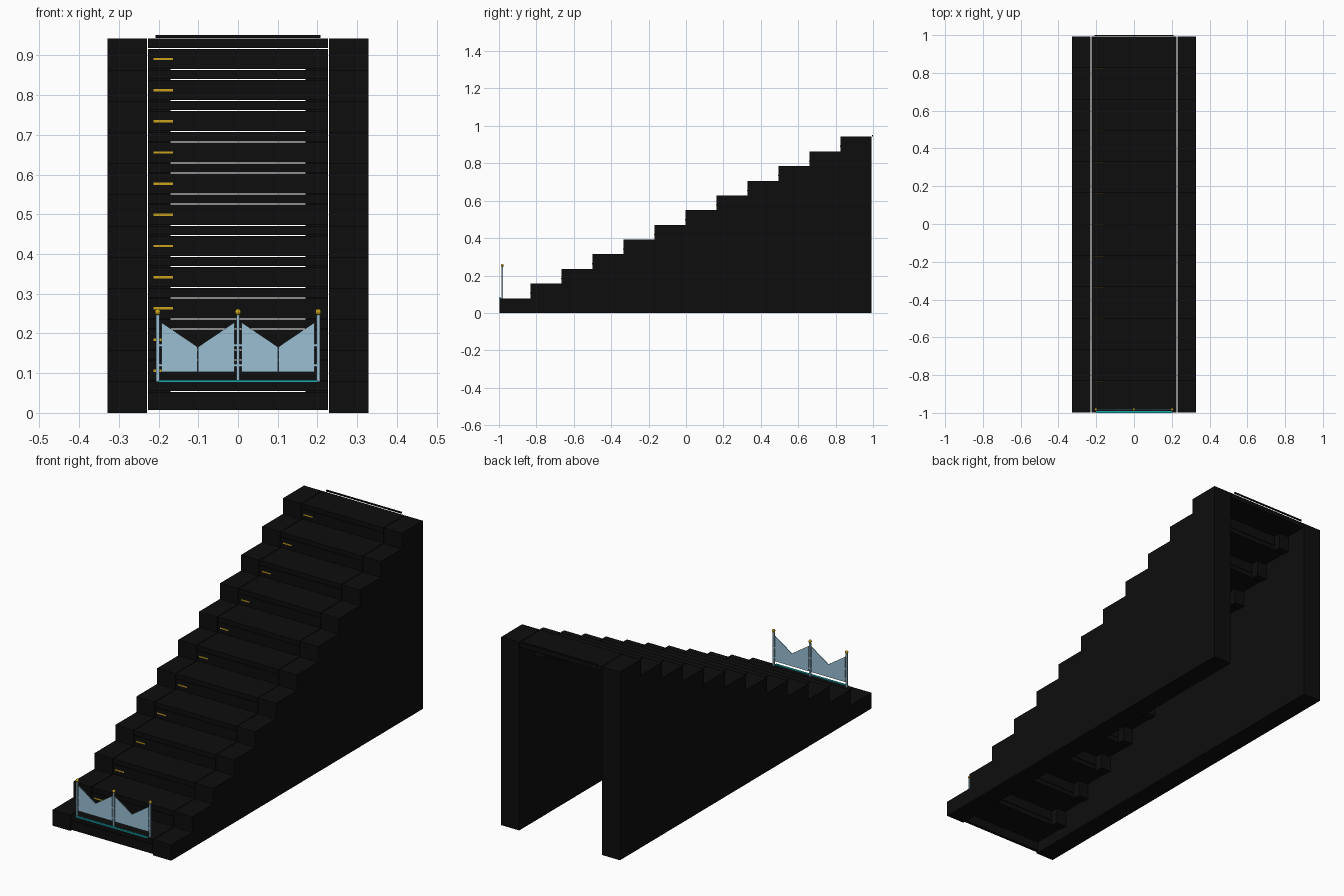
import bpy, bmesh

if "Cube" in bpy.data.objects:
    bpy.data.objects.remove(bpy.data.objects["Cube"])

N = 12                      # number of steps
RISE, RUN = 0.942 / 12, 1.99 / 12
Y0 = -0.998
IN, WALL_IN, WALL_OUT = 0.226, 0.229, 0.329
GATE_Y = -0.982


def material(name, rgb):
    m = bpy.data.materials.new(name)
    m.diffuse_color = (*rgb, 1)
    m.use_nodes = True
    m.node_tree.nodes["Principled BSDF"].inputs["Base Color"].default_value = m.diffuse_color
    return m


BLACK = material("black", (0.004, 0.004, 0.004))
GOLD = material("gold", (0.60, 0.37, 0.012))
TEAL = material("teal", (0.01, 0.40, 0.42))
BLUE = material("pale_blue", (0.32, 0.52, 0.65))


def finish(bm, name, mat):
    bmesh.ops.recalc_face_normals(bm, faces=bm.faces)
    me = bpy.data.meshes.new(name)
    bm.to_mesh(me)
    bm.free()
    me.materials.append(mat)
    ob = bpy.data.objects.new(name, me)
    bpy.context.collection.objects.link(ob)
    return ob


def box(name, x, y, z, mat):
    bm = bmesh.new()
    bmesh.ops.create_cube(bm, size=1)
    for v in bm.verts:
        v.co = [a[0] + (c + 0.5) * (a[1] - a[0]) for a, c in zip((x, y, z), v.co)]
    return finish(bm, name, mat)


def prism(name, outline, axis, lo, hi, mat):
    """Extrude a flat outline along x (axis 0) or y (axis 1)."""
    bm = bmesh.new()
    place = (lambda a, b: (lo, a, b)) if axis == 0 else (lambda a, b: (a, lo, b))
    face = bm.faces.new([bm.verts.new(place(a, b)) for a, b in outline])
    ext = bmesh.ops.extrude_face_region(bm, geom=[face])
    for v in ext["geom"]:
        if isinstance(v, bmesh.types.BMVert):
            v.co[axis] = hi
    return finish(bm, name, mat)


# stepped side walls
profile = [(Y0 + N * RUN, 0), (Y0, 0)]
for i in range(N):
    profile += [(Y0 + i * RUN, (i + 1) * RISE), (Y0 + (i + 1) * RUN, (i + 1) * RISE)]
# drop duplicate corners by starting each riser at the previous tread end
for s in (-1, 1):
    prism("side_wall", profile, 0, s * WALL_IN, s * WALL_OUT, BLACK)

# treads, risers, support blocks and gold riser plates
for i in range(N):
    y, top = Y0 + i * RUN, (i + 1) * RISE
    back = y + RUN + (0.015 if i < N - 1 else 0)
    box("tread", (-IN, IN), (y, back), (top - 0.023, top), BLACK)
    box("riser", (-IN, IN), (y, y + 0.015),
        (top - RISE + (0.0025 if i else 0.007), top - 0.0255), BLACK)
    if i:
        for s in (-1, 1):
            box("support_block", sorted((s * 0.17, s * IN)), (y + 0.016, y + 0.055),
                (top - RISE - 0.028, top - 0.027), BLACK)
        z = top - RISE + 0.0275
        box("riser_plate", (-0.213, -0.164), (y - 0.002, y), (z - 0.003, z + 0.003), GOLD)

# bar behind the top landing
box("top_bar", (-0.208, 0.208), (0.994, 1.0), (0.944, 0.951), BLACK)

# teal strip along the first step
box("threshold_strip", (-0.2, 0.2), (-1.0, -0.99), (RISE - 0.001, RISE + 0.004), TEAL)

# gate posts with gold caps
for x in (-0.202, 0, 0.202):
    box("gate_post", (x - 0.004, x + 0.004), (GATE_Y - 0.004, GATE_Y + 0.004), (RISE, 0.246), BLUE)
    bm = bmesh.new()
    bmesh.ops.create_uvsphere(bm, u_segments=10, v_segments=6, radius=0.008)
    bmesh.ops.translate(bm, verts=bm.verts, vec=(x, GATE_Y, 0.254))
    finish(bm, "post_cap", GOLD)

# gate leaves with sloping tops, and hinges
for c in (-0.101, 0.101):
    for s in (-1, 1):
        a, b = c + s * 0.0004, c + s * 0.092
        prism("gate_leaf", [(a, 0.103), (b, 0.103), (b, 0.228), (a, 0.166)],
              1, GATE_Y - 0.002, GATE_Y + 0.002, BLUE)
        for z in (0.12, 0.17):
            box("hinge", sorted((b, c + s * 0.098)), (GATE_Y - 0.002, GATE_Y + 0.002),
                (z - 0.003, z + 0.003), BLUE)
